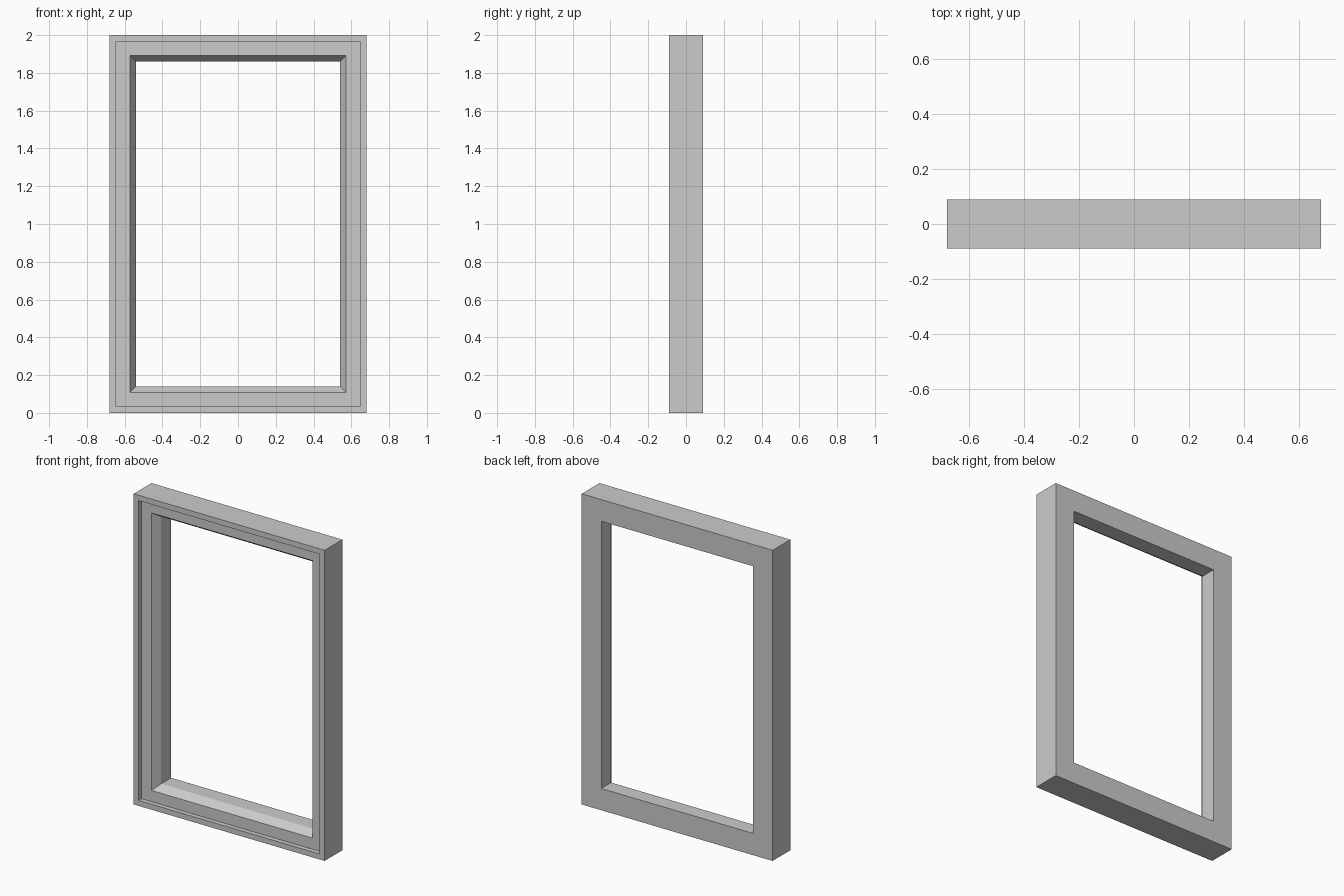
import bpy
import bmesh

if "Cube" in bpy.data.objects:
    bpy.data.objects.remove(bpy.data.objects["Cube"])

W, H = 1.36, 2.0

# Frame cross-section: (inset from outer edge, y), running front to back
profile = [
    (0.0, -0.09),     # outer front edge
    (0.035, -0.09),   # raised rim
    (0.035, -0.06),   # step down to the recessed face
    (0.107, -0.06),   # recessed face
    (0.14, -0.01),    # chamfer into the opening
    (0.14, 0.09),     # straight reveal
    (0.0, 0.09),      # flat back
]


def rectangle_loop(bm, inset, y):
    x = W / 2 - inset
    corners = [(-x, inset), (x, inset), (x, H - inset), (-x, H - inset)]
    return [bm.verts.new((cx, y, cz)) for cx, cz in corners]


# Window frame: profile swept round the rectangle with mitred corners
bm = bmesh.new()
loops = [rectangle_loop(bm, inset, y) for inset, y in profile]
for i, a in enumerate(loops):
    b = loops[(i + 1) % len(loops)]
    for j in range(4):
        k = (j + 1) % 4
        bm.faces.new((a[j], a[k], b[k], b[j]))
bmesh.ops.recalc_face_normals(bm, faces=bm.faces)

mesh = bpy.data.meshes.new("window_frame")
bm.to_mesh(mesh)
bm.free()
frame = bpy.data.objects.new("window_frame", mesh)
bpy.context.collection.objects.link(frame)
